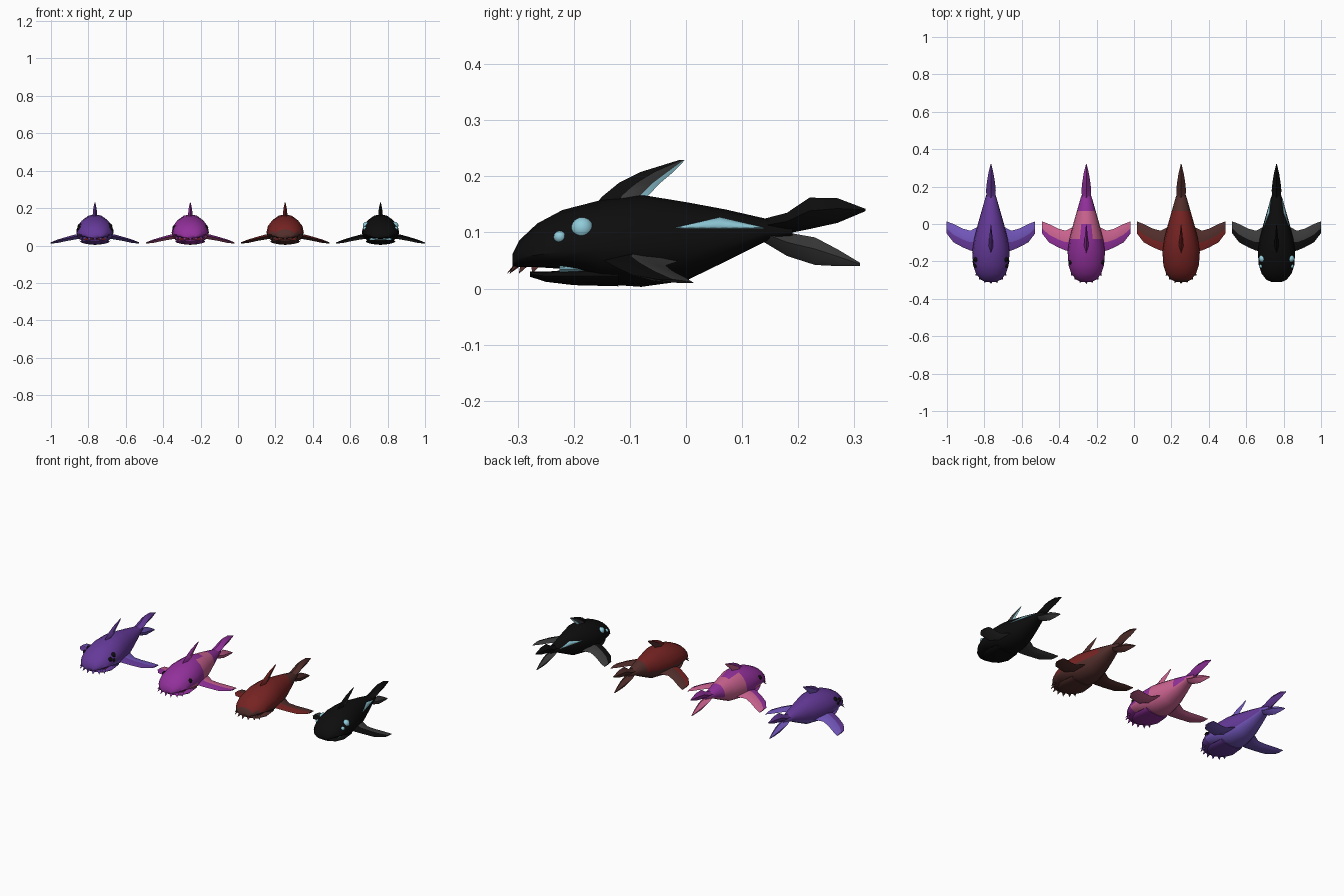
import bpy, bmesh, math
from mathutils import Vector
from mathutils.bvhtree import BVHTree

if "Cube" in bpy.data.objects:
    bpy.data.objects.remove(bpy.data.objects["Cube"])

COLOURS = {
    "purple": (.13, .042, .32), "lavender": (.17, .095, .50),
    "magenta": (.29, .03, .33), "pink": (.60, .125, .28),
    "dark red": (.18, .017, .016), "brown": (.085, .028, .025),
    "black": (.004, .004, .004), "dark grey": (.045, .045, .045),
    "pale blue": (.28, .60, .70),
}
MATS = {}
for n, c in COLOURS.items():
    MATS[n] = bpy.data.materials.new(n)
    MATS[n].diffuse_color = (*c, 1)


def finish(bm, name, mats, x0, rule=None, angle=40):
    bmesh.ops.recalc_face_normals(bm, faces=bm.faces)
    bm.normal_update()
    for f in bm.faces:
        f.smooth = True
        if rule:
            f.material_index = rule(f)
    me = bpy.data.meshes.new(name)
    bm.to_mesh(me)
    bm.free()
    for m in mats:
        me.materials.append(MATS[m])
    me.set_sharp_from_angle(angle=math.radians(angle))
    ob = bpy.data.objects.new(name, me)
    ob.location.x = x0
    bpy.context.collection.objects.link(ob)
    return ob


def loft(rings, caps=True):
    """Skin closed rings; returns the bmesh and the ring-segment index of each face."""
    bm = bmesh.new()
    seg = bm.faces.layers.int.new("seg")
    vs = [[bm.verts.new(p) for p in r] for r in rings]
    n = len(vs[0])
    for a, b in zip(vs, vs[1:]):
        for i in range(n):
            j = (i + 1) % n
            bm.faces.new((a[i], a[j], b[j], b[i]))[seg] = i
    if caps:
        bm.faces.new(vs[0])
        bm.faces.new(vs[-1])
    return bm, seg


def hull(rows, sides=16):
    """Body-like loft along y from rows of (y, half width, top, widest height, bottom)."""
    rings = []
    for y, w, top, mid, bot in rows:
        ring = []
        for i in range(sides):
            a = 2 * math.pi * i / sides
            s = math.sin(a)
            ring.append((w * math.cos(a), y, mid + s * (top - mid if s > 0 else mid - bot)))
        rings.append(ring)
    return loft(rings)[0]


def fin(stations, axis):
    """Blade from (front edge point, back edge point, half thickness) stations."""
    n = Vector(axis)
    rings = []
    for a, b, t in stations:
        a, b = Vector(a), Vector(b)
        p, q = a.lerp(b, .42), a.lerp(b, .82)
        rings.append([a, p + n * t, q + n * t * .45, b, q - n * t * .45, p - n * t])
    return loft(rings)


BODY = [(-.309, .03, .062, .046, .040), (-.297, .055, .086, .055, .038),
        (-.265, .080, .116, .060, .038), (-.22, .095, .140, .065, .035),
        (-.15, .100, .158, .070, .008), (-.08, .090, .167, .070, .003),
        (0, .070, .154, .075, .014), (.07, .050, .141, .085, .048),
        (.14, .030, .125, .100, .083), (.19, .012, .110, .101, .094)]
JAW = [(-.278, .03, .030, .026, .021), (-.25, .06, .030, .022, .012),
       (-.20, .08, .034, .022, .006), (-.12, .07, .040, .022, .004)]
MOUTH = [(-.225, .062, .043, .035, .024), (-.15, .06, .043, .035, .024)]
DORSAL = [(.14, -.172, -.055, .014), (.165, -.148, -.068, .012), (.188, -.12, -.046, .010),
          (.208, -.08, -.022, .007), (.229, -.012, -.002, .002)]
PECTORAL = [(.06, -.15, -.01, .056, .014), (.11, -.142, -.036, .047, .013),
            (.15, -.125, -.025, .038, .011), (.20, -.098, .0, .025, .009),
            (.237, -.05, .014, .016, .003)]
UPPER = [(.13, .122, .095, .022), (.18, .135, .098, .026), (.22, .162, .106, .022),
         (.27, .161, .117, .014), (.32, .142, .138, .002)]
LOWER = [(.13, .112, .088, .022), (.18, .100, .058, .026), (.23, .091, .042, .020),
         (.27, .070, .040, .012), (.31, .046, .040, .002)]


def belly(f):
    c = f.calc_center_median()
    return int(f.normal.z < -.3 and c.y > -.2)


def saddle(f):
    c = f.calc_center_median()
    return int(belly(f) or 0 < c.y < .07 or (-.08 < c.y < 0 and abs(c.x) > .035))


def rust(f):
    c = f.calc_center_median()
    return int(c.z < .075 or c.y > .1)


def plain(f):
    return 0


# name, x, main, second, dorsal edge, mouth, body rule, teeth colour, eye colour, eyes (y, z, radius)
FISH = [
    ("purple_fish", -.765, "purple", "lavender", "lavender", "dark red", belly, "purple", "black",
     [(-.19, .105, .014), (-.222, .092, .012), (-.20, .082, .010)]),
    ("magenta_fish", -.255, "magenta", "pink", "pink", "dark red", saddle, "magenta", "black",
     [(-.205, .095, .012)]),
    ("red_fish", .252, "dark red", "brown", "brown", "dark red", rust, "brown", None, []),
    ("black_fish", .762, "black", "dark grey", "pale blue", "pale blue", plain, None, "pale blue",
     [(-.185, .107, .020), (-.225, .092, .011)]),
]

for name, x0, main, second, edge, mouth, rule, teeth, eye, eyes in FISH:
    pair = [main, second]
    # body, lower jaw and mouth lining
    bm = hull(BODY)
    tree = BVHTree.FromBMesh(bm)
    finish(bm, name + "_body", pair, x0, rule)
    finish(hull(JAW), name + "_jaw", pair, x0,
           lambda f: int(rule is rust))
    finish(hull(MOUTH), name + "_mouth_lining", [mouth], x0)

    def skin(y, z, side):
        hit = tree.ray_cast(Vector((side, y, z)), Vector((-side, 0, 0)))[0]
        return hit.x if hit else 0

    # dorsal fin, in bands from front to back edge
    bm, seg = fin([((0, a, z), (0, b, z), t) for z, a, b, t in DORSAL], (1, 0, 0))
    finish(bm, name + "_dorsal_fin", [main, second, edge], x0,
           lambda f: (0, 1, 2, 2, 1, 0)[f[seg]])

    # tail lobes
    for part, rows, m in (("upper", UPPER, main if rule is not rust else second),
                          ("lower", LOWER, second)):
        bm, seg = fin([((0, y, a), (0, y, b), t) for y, a, b, t in rows], (1, 0, 0))
        finish(bm, f"{name}_{part}_tail_lobe", [m], x0)

    for s, label in ((-1, "left"), (1, "right")):
        # pectoral fins
        bm, seg = fin([((s * x, a, z), (s * x, b, z - .006), t) for x, a, b, z, t in PECTORAL],
                      (0, 0, 1))
        finish(bm, f"{name}_{label}_pectoral_fin", pair, x0,
               lambda f: (0, 1, 1, 1, 1, 1)[f[seg]])
        # eyes
        for k, (y, z, r) in enumerate(eyes):
            bm = bmesh.new()
            bmesh.ops.create_icosphere(bm, subdivisions=3, radius=r)
            bmesh.ops.translate(bm, verts=bm.verts,
                                vec=(skin(y, z, s) - s * r * .4, y, z))
            finish(bm, f"{name}_{label}_eye_{k + 1}", [eye], x0)
        # flank stripe laid on the skin
        if rule is plain:
            bm = bmesh.new()
            rows = []
            for i in range(9):
                y = -.018 + .156 * i / 8
                h = .018 * (1 - abs(i - 4) / 4) + .0005
                rows.append([bm.verts.new((skin(y, z, s) + s * .002, y, z))
                             for z in (.108, .108 + h / 2, .108 + h)])
            for a, b in zip(rows, rows[1:]):
                for j in range(2):
                    bm.faces.new((a[j], a[j + 1], b[j + 1], b[j]))
            ob = finish(bm, f"{name}_{label}_stripe", [edge], x0)
            mod = ob.modifiers.new("plate", "SOLIDIFY")
            mod.thickness, mod.offset = .003, 0

    # teeth hanging round the upper lip
    if teeth:
        bm = bmesh.new()
        for x, y in ((0, -.304), (.028, -.300), (-.028, -.300), (.054, -.286), (-.054, -.286),
                     (.07, -.265), (-.07, -.265)):
            out = Vector((x * 2.2, y + .15, 0)).normalized()
            side = Vector((-out.y, out.x, 0)) * .013
            c = Vector((x, y, .046))
            base = [bm.verts.new(p) for p in (c + side, c - side, c - out * .014)]
            tip = bm.verts.new(c + out * .016 - Vector((0, 0, .020)))
            bm.faces.new(base)
            for i in range(3):
                bm.faces.new((base[i], base[(i + 1) % 3], tip))
        finish(bm, name + "_teeth", [teeth], x0)

for m in bpy.data.materials:
    if m.users and not m.is_grease_pencil:
        m.use_nodes = True
        m.node_tree.nodes["Principled BSDF"].inputs["Base Color"].default_value = m.diffuse_color
